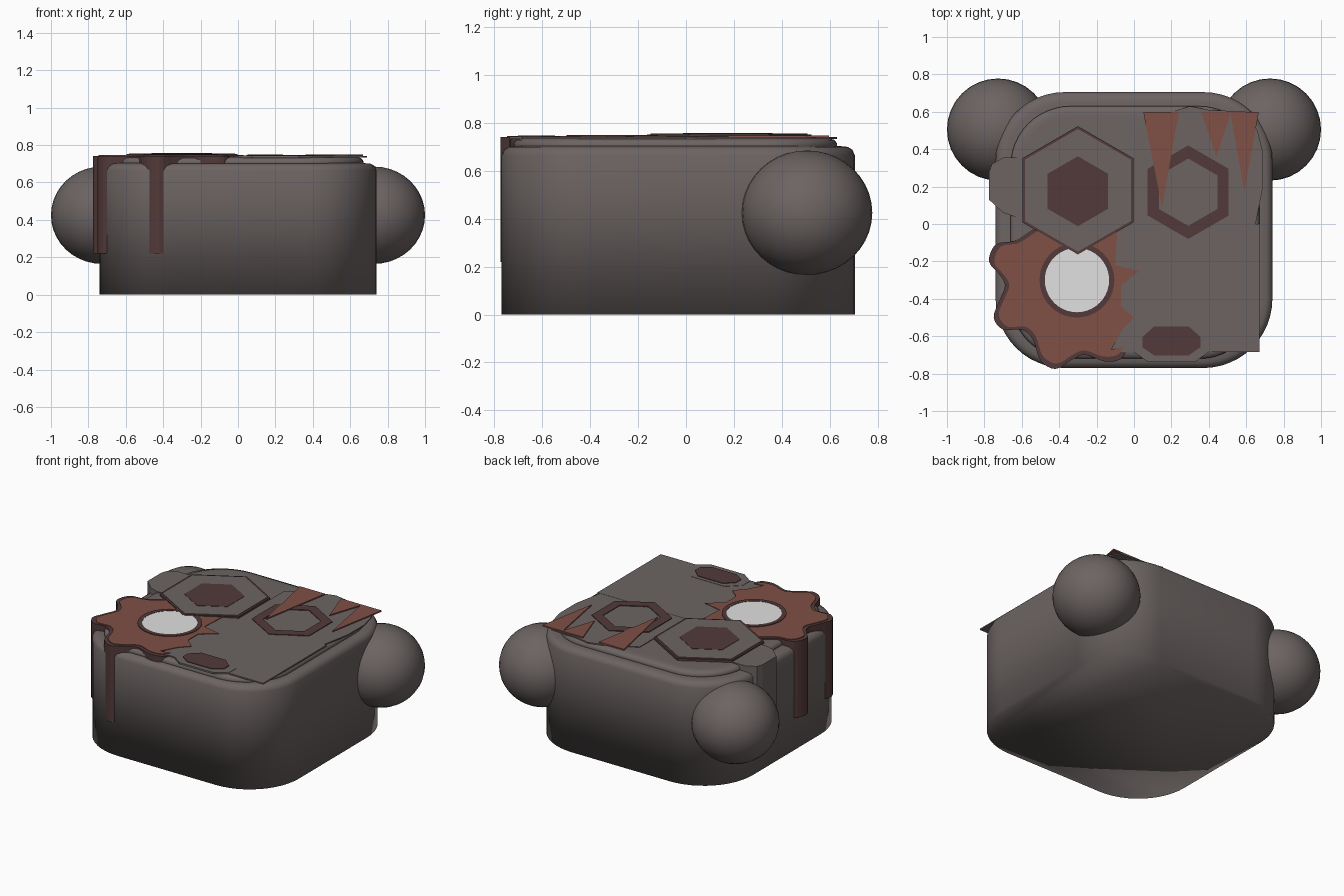
import bpy, bmesh, math

if "Cube" in bpy.data.objects:
    bpy.data.objects.remove(bpy.data.objects["Cube"])


def material(name, rgb):
    m = bpy.data.materials.new(name)
    m.diffuse_color = (*rgb, 1)
    m.use_nodes = True
    m.node_tree.nodes["Principled BSDF"].inputs["Base Color"].default_value = m.diffuse_color
    return m


GREY = material("warm_grey", (0.150, 0.127, 0.124))
RED = material("rust_red", (0.215, 0.080, 0.062))
DARK = material("dark_maroon", (0.085, 0.042, 0.041))
WHITE = material("pale_white", (0.75, 0.75, 0.75))


def finish(name, bm, mat, smooth=False):
    bmesh.ops.recalc_face_normals(bm, faces=bm.faces[:])
    me = bpy.data.meshes.new(name)
    bm.to_mesh(me)
    bm.free()
    me.materials.append(mat)
    for p in me.polygons:
        p.use_smooth = smooth
    ob = bpy.data.objects.new(name, me)
    bpy.context.collection.objects.link(ob)
    return ob


def loft(name, rings, mat, smooth=False):
    """Join rings of equal point count and cap both ends."""
    bm = bmesh.new()
    loops = [[bm.verts.new(p) for p in ring] for ring in rings]
    n = len(loops[0])
    for a, b in zip(loops, loops[1:]):
        for i in range(n):
            j = (i + 1) % n
            bm.faces.new((a[i], a[j], b[j], b[i]))
    bm.faces.new(loops[0][::-1])
    bm.faces.new(loops[-1])
    return finish(name, bm, mat, smooth)


def plate(name, pts, z0, z1, mat):
    return loft(name, [[(x, y, z) for x, y in pts] for z in (z0, z1)], mat)


def ring_plate(name, outer, inner, z0, z1, mat):
    """Flat band between two outlines of equal point count."""
    bm = bmesh.new()
    rows = [[bm.verts.new((x, y, z)) for x, y in pts]
            for pts, z in ((outer, z0), (outer, z1), (inner, z1), (inner, z0))]
    n = len(outer)
    for k in range(4):
        a, b = rows[k], rows[(k + 1) % 4]
        for i in range(n):
            j = (i + 1) % n
            bm.faces.new((a[i], a[j], b[j], b[i]))
    return finish(name, bm, mat)


def rounded_rect(x0, x1, y0, y1, r, inset, z, steps=12):
    x0, x1, y0, y1, r = x0 + inset, x1 - inset, y0 + inset, y1 - inset, r - inset
    pts = []
    corners = ((x1 - r, y1 - r), (x0 + r, y1 - r), (x0 + r, y0 + r), (x1 - r, y0 + r))
    for q, (cx, cy) in enumerate(corners):
        for i in range(steps + 1):
            a = math.pi / 2 * (q + i / steps)
            pts.append((cx + r * math.cos(a), cy + r * math.sin(a), z))
    return pts


def polygon(cx, cy, r, n, turn=0.0):
    return [(cx + r * math.cos(turn + 2 * math.pi * i / n),
             cy + r * math.sin(turn + 2 * math.pi * i / n)) for i in range(n)]


def hexagon(cx, cy, r):
    return polygon(cx, cy, r, 6, math.pi / 2)


def spline(pts, steps=4):
    """Smooth open curve through the given points."""
    out = []
    p = [pts[0]] + pts + [pts[-1]]
    for a, b, c, d in zip(p, p[1:], p[2:], p[3:]):
        for i in range(steps):
            t = i / steps
            out.append(tuple(0.5 * (2 * b[k] + (c[k] - a[k]) * t
                       + (2 * a[k] - 5 * b[k] + 4 * c[k] - d[k]) * t * t
                       + (3 * b[k] - a[k] - 3 * c[k] + d[k]) * t ** 3) for k in (0, 1)))
    return out + [pts[-1]]


# Rounded body with a softened shoulder
body = (-0.74, 0.74, -0.77, 0.705, 0.37)
profile = [(0.0, 0.0), (0.0, 0.665), (0.01, 0.688), (0.03, 0.70), (0.06, 0.703)]
loft("body", [rounded_rect(*body, i, z) for i, z in profile], GREY, True)

# Raised lid
lid = (-0.66, 0.67, -0.72, 0.63, 0.32)
profile = [(0.0, 0.69), (0.0, 0.715), (0.01, 0.729), (0.03, 0.735), (0.06, 0.736)]
loft("lid", [rounded_rect(*lid, i, z) for i, z in profile], GREY, True)

# Round side knobs
for side, label in ((-1, "left"), (1, "right")):
    bm = bmesh.new()
    bmesh.ops.create_uvsphere(bm, u_segments=32, v_segments=20, radius=1)
    for v in bm.verts:
        v.co = (side * 0.727 + v.co.x * 0.273, 0.505 + v.co.y * 0.273, 0.425 + v.co.z * 0.26)
    finish(label + "_knob", bm, GREY, True)

# Thin grey top plates
plate("front_plate", [(-0.1, -0.685), (0.67, -0.685), (0.67, 0.0), (-0.1, 0.0)],
      0.733, 0.742, GREY)
plate("back_plate", [(0.0, 0.0), (0.65, 0.0), (0.69, 0.2), (0.69, 0.38), (0.66, 0.5),
                     (0.6, 0.6), (0.4, 0.61), (0.3, 0.63), (0.2, 0.6), (0.0, 0.5)],
      0.733, 0.741, GREY)

# Grey block that wraps over the left wall
plate("side_block", [(-0.5, 0.04), (-0.64, 0.04), (-0.70, 0.06), (-0.775, 0.13),
                     (-0.775, 0.28), (-0.76, 0.32), (-0.70, 0.355), (-0.5, 0.355)],
      0.22, 0.742, GREY)

# Wavy gear, deep enough for its teeth to run down the walls
wave = spline([(-0.5, 0.0), (-0.56, -0.04), (-0.64, -0.09), (-0.74, -0.11), (-0.775, -0.20),
               (-0.72, -0.27), (-0.69, -0.33), (-0.72, -0.41), (-0.75, -0.50),
               (-0.70, -0.565), (-0.60, -0.565), (-0.54, -0.62), (-0.50, -0.73),
               (-0.42, -0.775), (-0.33, -0.725), (-0.26, -0.70), (-0.155, -0.735),
               (-0.075, -0.725), (-0.04, -0.68)])
torn = [(-0.12, -0.67), (-0.06, -0.56), (0.0, -0.50), (-0.07, -0.44), (-0.07, -0.33),
        (0.03, -0.25), (-0.10, -0.22), (-0.09, -0.05), (-0.2, 0.0)]
plate("gear_side", wave + torn, 0.22, 0.742, DARK)
inner = [(-0.3 + (x + 0.3) * 0.94, -0.3 + (y + 0.3) * 0.94) for x, y in wave]
plate("gear_top", inner + torn, 0.738, 0.746, RED)
ring_plate("gear_ring", polygon(-0.305, -0.3, 0.2, 40), polygon(-0.305, -0.3, 0.172, 40),
           0.741, 0.750, DARK)
plate("gear_disc", polygon(-0.305, -0.3, 0.176, 40), 0.741, 0.748, WHITE)

# Large hexagon with dark edge and dark centre
plate("hexagon_edge", hexagon(-0.3, 0.18, 0.343), 0.735, 0.751, DARK)
plate("hexagon_plate", hexagon(-0.3, 0.18, 0.328), 0.748, 0.755, GREY)
plate("hexagon_centre", hexagon(-0.3, 0.175, 0.187), 0.750, 0.757, DARK)

# Hexagonal ring
ring_plate("hexagon_ring", hexagon(0.29, 0.17, 0.25), hexagon(0.29, 0.17, 0.18),
           0.738, 0.746, DARK)

# Stretched octagon on a grey backing
def octagon(cx, cy, w, h):
    s = [(1, .27), (.6, 1), (-.6, 1), (-1, .27), (-1, -.45), (-.6, -1), (.6, -1), (1, -.45)]
    return [(cx + x * w, cy + y * h) for x, y in s]


plate("octagon_backing", octagon(0.2, -0.63, 0.21, 0.107), 0.732, 0.744, GREY)
plate("octagon_plate", octagon(0.2, -0.625, 0.155, 0.077), 0.740, 0.748, DARK)

# Red spikes along the back edge
for i, (x0, x1, tx, ty) in enumerate([(0.05, 0.24, 0.15, 0.09), (0.36, 0.52, 0.44, 0.36),
                                      (0.515, 0.667, 0.59, 0.175)]):
    plate("spike_%d" % (i + 1), [(x0, 0.598), (tx, ty), (x1, 0.598)], 0.740, 0.7485, RED)
